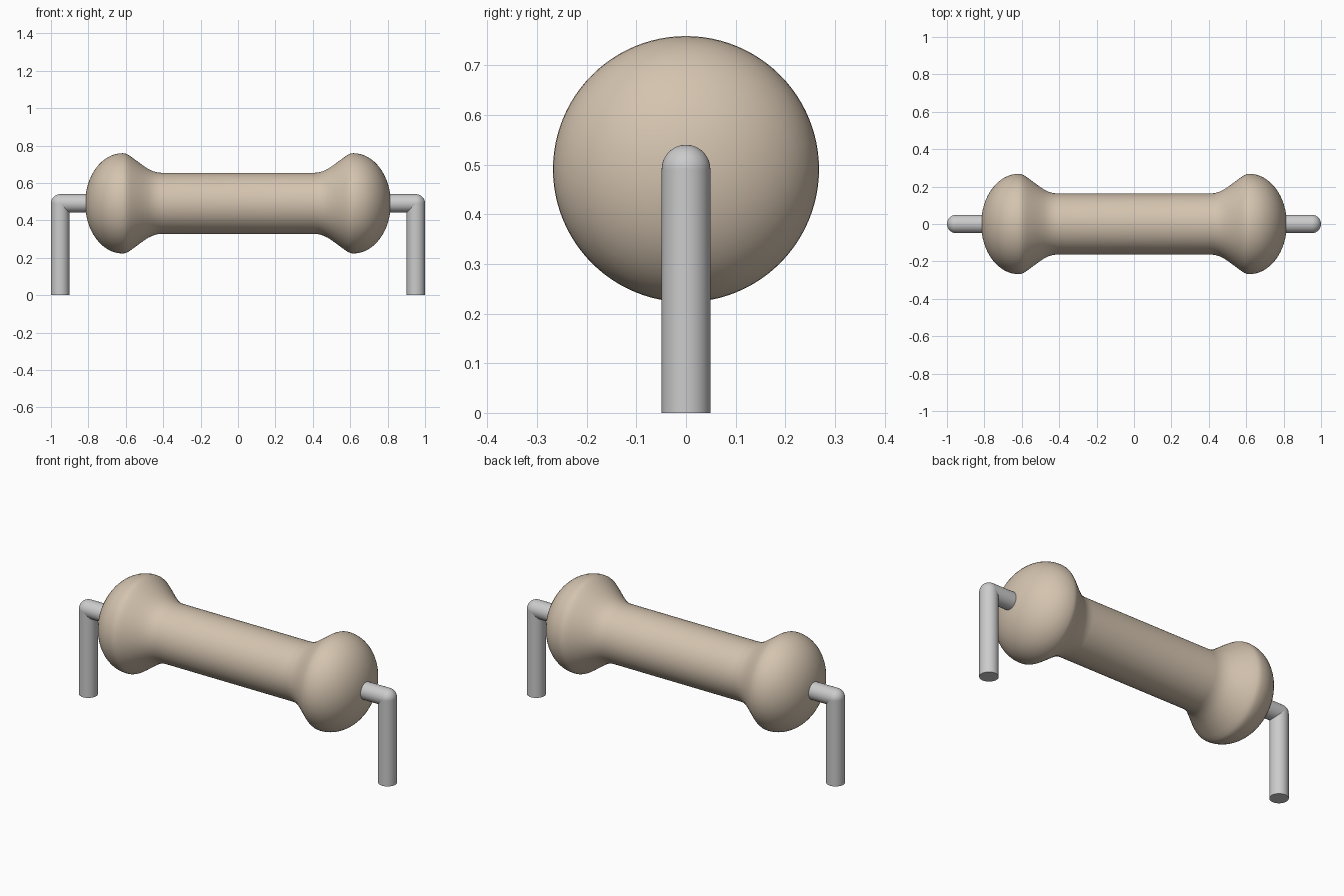
import bpy, bmesh, math
from mathutils import Matrix, Vector

if "Cube" in bpy.data.objects:
    bpy.data.objects.remove(bpy.data.objects["Cube"])

Z = 0.491      # height of the axis
R = 0.049      # lead radius
LX = 0.951     # lead centre line


def finish(bm, name, color=None, angle=40):
    bmesh.ops.recalc_face_normals(bm, faces=bm.faces)
    me = bpy.data.meshes.new(name)
    bm.to_mesh(me)
    bm.free()
    ob = bpy.data.objects.new(name, me)
    bpy.context.collection.objects.link(ob)
    if color:
        mat = bpy.data.materials.new(name + "_paint")
        mat.diffuse_color = color
        mat.use_nodes = True
        mat.node_tree.nodes["Principled BSDF"].inputs["Base Color"].default_value = mat.diffuse_color
        me.materials.append(mat)
    bpy.ops.object.select_all(action='DESELECT')
    ob.select_set(True)
    bpy.context.view_layer.objects.active = ob
    bpy.ops.object.shade_smooth_by_angle(angle=math.radians(angle))
    return ob


# Body: half profile (distance along x, radius), flared neck then elliptical dome
half = [(0.405, 0.163), (0.43, 0.165), (0.455, 0.172), (0.48, 0.184),
        (0.51, 0.204), (0.54, 0.226), (0.57, 0.248), (0.59, 0.261), (0.603, 0.2665)]
for i in range(17):
    a = math.pi / 2 * (1 - i / 16)
    half.append((0.617 + 0.2 * math.cos(a), 0.268 * math.sin(a)))
half[-1] = (0.817, 0.0)
profile = [(-x, r) for x, r in reversed(half)] + half

bm = bmesh.new()
verts = [bm.verts.new((x, 0, Z + r)) for x, r in profile]
edges = [bm.edges.new(p) for p in zip(verts, verts[1:])]
bmesh.ops.spin(bm, geom=verts + edges, cent=(0, 0, Z), axis=(1, 0, 0),
               angle=2 * math.pi, steps=96)
bmesh.ops.remove_doubles(bm, verts=bm.verts, dist=1e-4)
finish(bm, "body", (0.66, 0.55, 0.43, 1))


# Leads: vertical leg, ball elbow and horizontal stub entering the body
def rod(bm, a, b):
    a, b = Vector(a), Vector(b)
    d = b - a
    m = Matrix.Translation((a + b) / 2) @ d.to_track_quat('Z', 'Y').to_matrix().to_4x4()
    bmesh.ops.create_cone(bm, cap_ends=True, segments=48, radius1=R, radius2=R,
                          depth=d.length, matrix=m)


for side, name in ((-1, "left_lead"), (1, "right_lead")):
    bm = bmesh.new()
    elbow = (side * LX, 0, Z)
    rod(bm, (side * LX, 0, 0), elbow)
    rod(bm, (side * 0.78, 0, Z), elbow)
    bmesh.ops.create_uvsphere(bm, u_segments=48, v_segments=24, radius=R,
                              matrix=Matrix.Translation(elbow))
    finish(bm, name)
